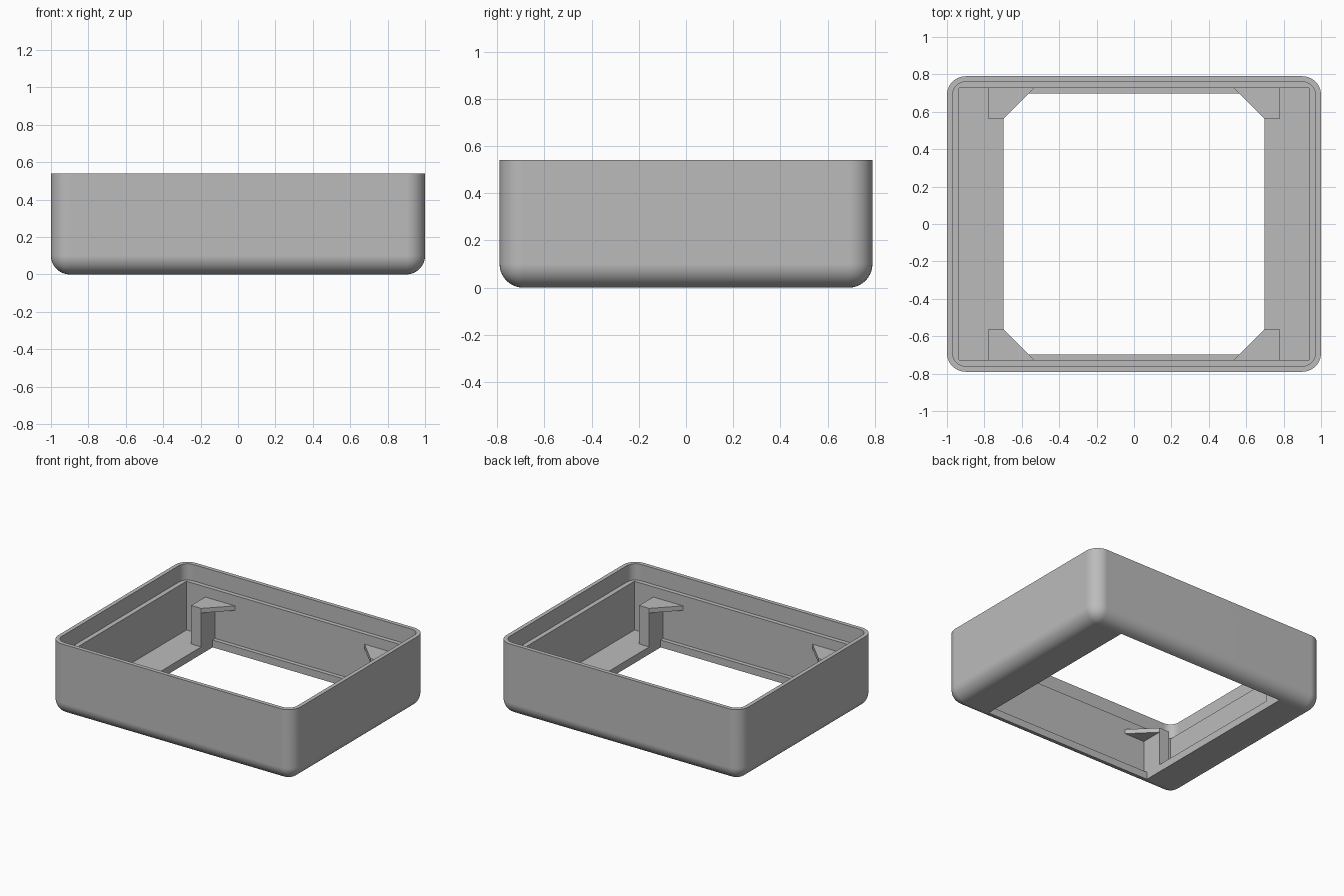
import bpy
import bmesh
from math import radians

default = bpy.data.objects.get("Cube")
if default:
    bpy.data.objects.remove(default, do_unlink=True)

grey = bpy.data.materials.new("plain grey")
grey.use_nodes = True
colour = (0.5, 0.5, 0.5, 1)
grey.diffuse_color = colour
grey.node_tree.nodes["Principled BSDF"].inputs["Base Color"].default_value = colour


def prism(name, outline, z0, z1, radius=0.0, round_bottom=False):
    """Extrude an outline upward; optionally round its upright and bottom edges."""
    bm = bmesh.new()
    base = bm.faces.new([bm.verts.new((x, y, z0)) for x, y in outline])
    top = bmesh.ops.extrude_face_region(bm, geom=[base])["geom"]
    bmesh.ops.translate(bm, vec=(0, 0, z1 - z0),
                        verts=[v for v in top if isinstance(v, bmesh.types.BMVert)])
    bmesh.ops.recalc_face_normals(bm, faces=bm.faces)
    if radius:
        def wanted(e):
            a, b = (v.co.z for v in e.verts)
            return abs(a - b) > 0.01 or (round_bottom and max(a, b) < z0 + 0.01)
        bmesh.ops.bevel(bm, geom=[e for e in bm.edges if wanted(e)], offset=radius,
                        segments=10, profile=0.5, affect='EDGES')
    mesh = bpy.data.meshes.new(name)
    bm.to_mesh(mesh)
    bm.free()
    mesh.materials.append(grey)
    obj = bpy.data.objects.new(name, mesh)
    bpy.context.collection.objects.link(obj)
    return obj


def rect(x, y):
    return [(-x, -y), (x, -y), (x, y), (-x, y)]


def activate(obj):
    bpy.ops.object.select_all(action='DESELECT')
    obj.select_set(True)
    bpy.context.view_layer.objects.active = obj


# Outer shell with rounded corners and bottom
height, floor, ledge = 0.54, 0.055, 0.418
shell = prism("shell", rect(1, 0.79), 0, height, 0.1, True)

# Hollow the shell: rounded lip recess, square cavity, bottom opening
cutters = [
    prism("lip_cutter", rect(0.97, 0.76), ledge, height + 0.2, 0.07),
    prism("cavity_cutter", rect(0.935, 0.728), floor, height + 0.1),
    prism("opening_cutter", rect(0.698, 0.697), -0.1, height),
]
activate(shell)
for cutter in cutters:
    cutter.hide_render = True
    mod = shell.modifiers.new("cut", 'BOOLEAN')
    mod.operation = 'DIFFERENCE'
    mod.solver = 'EXACT'
    mod.object = cutter
    bpy.ops.object.modifier_apply(modifier=mod.name)
for cutter in cutters:
    bpy.data.objects.remove(cutter, do_unlink=True)
bpy.ops.object.shade_smooth_by_angle(angle=radians(30))
weighted = shell.modifiers.new("even_shading", 'WEIGHTED_NORMAL')
weighted.keep_sharp = True

# Corner posts and the triangular mounting tabs on top of them
tab_bottom, tab_top = 0.308, 0.342
post = prism("corner_posts", [(0.698, 0.563), (0.78, 0.563), (0.78, 0.73), (0.698, 0.73)],
             floor - 0.002, tab_bottom)
tab = prism("corner_tabs", [(0.698, 0.563), (0.78, 0.563), (0.78, 0.73), (0.531, 0.73)],
            tab_bottom, tab_top)
for part in (post, tab):
    mirror = part.modifiers.new("four_corners", 'MIRROR')
    mirror.use_axis = (True, True, False)
    mirror.use_clip = False
